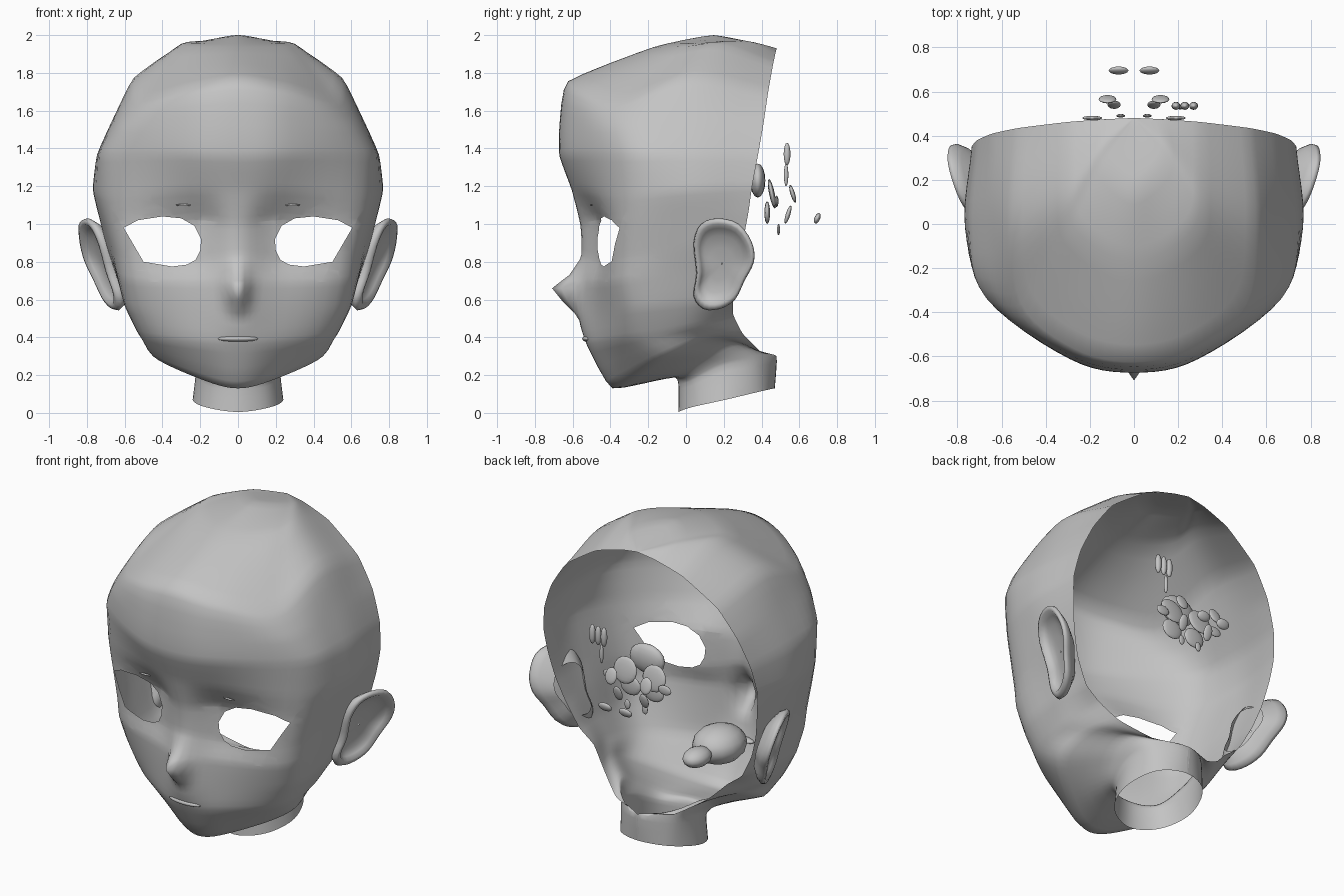
import bpy
import bmesh
import math
from mathutils import Vector, Matrix

old = bpy.data.objects.get("Cube")
if old:
    bpy.data.objects.remove(old, do_unlink=True)

GREY = (0.55, 0.55, 0.55, 1)
skin = bpy.data.materials.new("plain_grey")
skin.use_nodes = True
skin.diffuse_color = GREY
for node in skin.node_tree.nodes:
    if node.type == 'BSDF_PRINCIPLED':
        node.inputs["Base Color"].default_value = GREY


def finish(name, bm, mirrored=False):
    """Turn a bmesh into a smooth grey object, mirrored across x if asked."""
    mesh = bpy.data.meshes.new(name)
    for face in bm.faces:
        face.smooth = True
    bm.to_mesh(mesh)
    bm.free()
    mesh.materials.append(skin)
    obj = bpy.data.objects.new(name, mesh)
    bpy.context.collection.objects.link(obj)
    if mirrored:
        mod = obj.modifiers.new("mirror", 'MIRROR')
        mod.merge_threshold = 0.0005
    return obj


def spline(points, steps, tension, before, after):
    """Cardinal spline through the points, with ghost points at both ends."""
    ghosted = [before] + points + [after]
    result = []
    for i in range(1, len(points)):
        a, b, c, d = ghosted[i - 1:i + 3]
        m, n = (c - a) * tension, (d - b) * tension
        for s in range(steps):
            t = s / steps
            u = 1 - t
            result.append(b * (u * u * (1 + 2 * t)) + m * (t * u * u)
                          + c * (t * t * (3 - 2 * t)) - n * (t * t * u))
    return result + [points[-1]]


def add_grid(bm, rows, closed=False):
    verts = [[bm.verts.new(p) for p in row] for row in rows]
    width = len(rows[0])
    for low, high in zip(verts, verts[1:]):
        for c in range(width if closed else width - 1):
            n = (c + 1) % width
            bm.faces.new((low[c], low[n], high[n], high[c]))


# Head rails, running from the neck base up to the crown at the open back
crown = (0, .48, 1.93)
centre_rail = [(0, -.04, .005), (0, -.04, .15), (0, -.07, .19), (0, -.39, .13),
               (0, -.525, .36), (0, -.565, .49), (0, -.565, .7), (0, -.55, .84),
               (0, -.56, 1), (0, -.605, 1.18), (0, -.67, 1.36), (0, -.67, 1.52),
               (0, -.625, 1.755), (0, -.17, 1.937), (0, .15, 2), crown]
inner_rail = [(.17, .03, .03), (.16, .03, .17), (.17, -.02, .2), (.2, -.315, .18),
              (.2, -.47, .37), (.2, -.49, .52), (.22, -.49, .69), (.22, -.46, .8),
              (.22, -.465, 1.02), (.25, -.55, 1.18), (.29, -.61, 1.37), (.28, -.61, 1.53),
              (.27, -.565, 1.71), (.15, -.12, 1.937), (.08, .2, 1.99), crown]
cheek_rail = [(.24, .21, .07), (.22, .2, .25), (.26, .1, .29), (.45, -.12, .3),
              (.485, -.27, .4), (.55, -.305, .55), (.58, -.34, .7), (.59, -.345, .82),
              (.625, -.34, 1), (.65, -.34, 1.15), (.67, -.335, 1.37), (.61, -.36, 1.51),
              (.51, -.36, 1.65), (.28, 0, 1.94), (.14, .28, 1.975), crown]
side_rail = [(.17, .4, .115), (.18, .38, .28), (.27, .25, .37), (.44, .1, .4),
             (.53, 0, .45), (.6, 0, .58), (.65, 0, .75), (.69, 0, .88),
             (.73, 0, 1.03), (.765, -.02, 1.18), (.745, -.02, 1.37), (.655, 0, 1.57),
             (.55, .02, 1.775), (.3, .18, 1.95), (.15, .36, 1.96), crown]
back_rail = [(0, .47, .13), (0, .48, .3), (.2, .4, .32), (.36, .3, .42),
             (.46, .25, .52), (.56, .25, .6), (.64, .27, .75), (.69, .3, .9),
             (.72, .33, 1.06), (.735, .35, 1.2), (.71, .38, 1.36), (.64, .41, 1.53),
             (.52, .435, 1.7), (.3, .462, 1.85), (.12, .475, 1.91), crown]

sections = []
for keys in zip(centre_rail, inner_rail, cheek_rail, side_rail, back_rail):
    pts = [Vector(k) for k in keys]
    flip = Vector((-1, 1, 1))
    end = pts[3] * flip if pts[4].x == 0 else pts[4] * 2 - pts[3]
    sections.append(spline(pts, 6, .5, pts[1] * flip, end))
columns = [spline(list(col), 4, .22, col[0], col[-1]) for col in zip(*sections)]
rows = [list(r) for r in zip(*columns)]


def nose_height(z):
    """Height of the nose above the face along the centre line."""
    steps = [(.5, 0), (.56, .05), (.65, .155), (.73, .055), (.82, .005), (.9, 0)]
    for (z0, h0), (z1, h1) in zip(steps, steps[1:]):
        if z0 <= z < z1:
            return h0 + (h1 - h0) * (z - z0) / (z1 - z0)
    return 0


for row in rows:
    for p in row:
        if p.y < -.3:
            p.y -= nose_height(p.z) * math.exp(-(p.x / .055) ** 2)

bm = bmesh.new()
add_grid(bm, rows)
bmesh.ops.remove_doubles(bm, verts=bm.verts, dist=.0005)

# Eye opening, cut along the sides of a convex outline
eye = [(.605, .98), (.53, 1.02), (.4, 1.04), (.3, 1.03), (.23, .99), (.195, .92),
       (.2, .86), (.225, .81), (.27, .785), (.35, .775), (.5, .8)]
edges = []
for (x0, z0), (x1, z1) in zip(eye, eye[1:] + eye[:1]):
    edges.append((Vector((x0, 0, z0)), Vector((z1 - z0, 0, x0 - x1)).normalized()))
for point, normal in edges:
    near = []
    for f in bm.faces:
        m = f.calc_center_median()
        if m.y < -.1 and .12 < m.x < .68 and .7 < m.z < 1.11:
            near.append(f)
    geom = set(near)
    for f in near:
        geom.update(f.edges)
        geom.update(f.verts)
    bmesh.ops.bisect_plane(bm, geom=list(geom), dist=.0001,
                           plane_co=point, plane_no=normal)
inside = []
for f in bm.faces:
    m = f.calc_center_median()
    if m.y < -.1 and all((m - p).dot(n) < 0 for p, n in edges):
        inside.append(f)
bmesh.ops.delete(bm, geom=inside, context='FACES')
finish("head_shell", bm, mirrored=True)

# Ears: rings of one outline, from the hidden back over the rim to the bowl
outline = [(.04, .62), (.055, .74), (.04, .9), (.08, 1), (.17, 1.03), (.28, 1),
           (.35, .9), (.36, .8), (.31, .7), (.26, .6), (.18, .55), (.09, .55)]
loop = [Vector((0, y, z)) for y, z in outline]
loop = spline(loop + loop[:1], 3, .5, loop[-1], loop[1])[:-1]
middle = Vector((0, .19, .79))
rings = []
for size, lift in [(.62, -.09), (.9, -.045), (1, -.01), (.97, .012),
                   (.87, .015), (.78, -.01), (.62, -.03), (.35, -.04), (.02, -.04)]:
    ring = []
    for p in loop:
        q = middle + (p - middle) * size
        q.x = .615 + .35 * (q.y - .04) + .3 * (q.z - .55) + lift
        ring.append(q)
    rings.append(ring)
bm = bmesh.new()
add_grid(bm, rings, closed=True)
bmesh.ops.recalc_face_normals(bm, faces=bm.faces)
finish("ears", bm, mirrored=True)


def blob(name, place, radii, mirrored=False, tilt=0):
    """Ellipsoid, tilted about the x axis."""
    bm = bmesh.new()
    matrix = (Matrix.Translation(place) @ Matrix.Rotation(tilt, 4, 'X')
              @ Matrix.Diagonal(radii).to_4x4())
    bmesh.ops.create_uvsphere(bm, u_segments=16, v_segments=8, radius=1, matrix=matrix)
    return finish(name, bm, mirrored)


# Upper lip, eyelid creases and the mouth inside
blob("upper_lip", (0, -.515, .393), (.11, .035, .018))
blob("eyelid_creases", (.29, -.502, 1.1), (.04, .006, .006), True)
blob("mouth_bag", (0, -.33, .43), (.15, .17, .11))
blob("tongue", (0, -.11, .43), (.075, .1, .055))

# Loose small pieces floating in the open back
blob("loose_dome", (0, .38, 1.23), (.12, .04, .09))
blob("loose_discs", (.1, .455, 1.16), (.08, .015, .08), True, .2)
blob("loose_plates", (.08, .43, 1.06), (.07, .015, .06), True)
blob("loose_side_plates", (.19, .48, 1.12), (.045, .01, .03), True)
blob("loose_leaves", (.12, .565, 1.16), (.04, .012, .05), True, .3)
blob("loose_low_leaves", (.09, .54, 1.05), (.03, .012, .05), True, -.3)
blob("loose_tabs", (.07, .695, 1.03), (.045, .015, .03), True, -.4)
blob("loose_chips", (.06, .49, .97), (.02, .008, .03), True)
blob("loose_stem", (.21, .53, 1.26), (.012, .012, .06))
for i in range(3):
    blob("loose_petal", (.19 + .04 * i, .535, 1.37), (.02, .018, .06))
